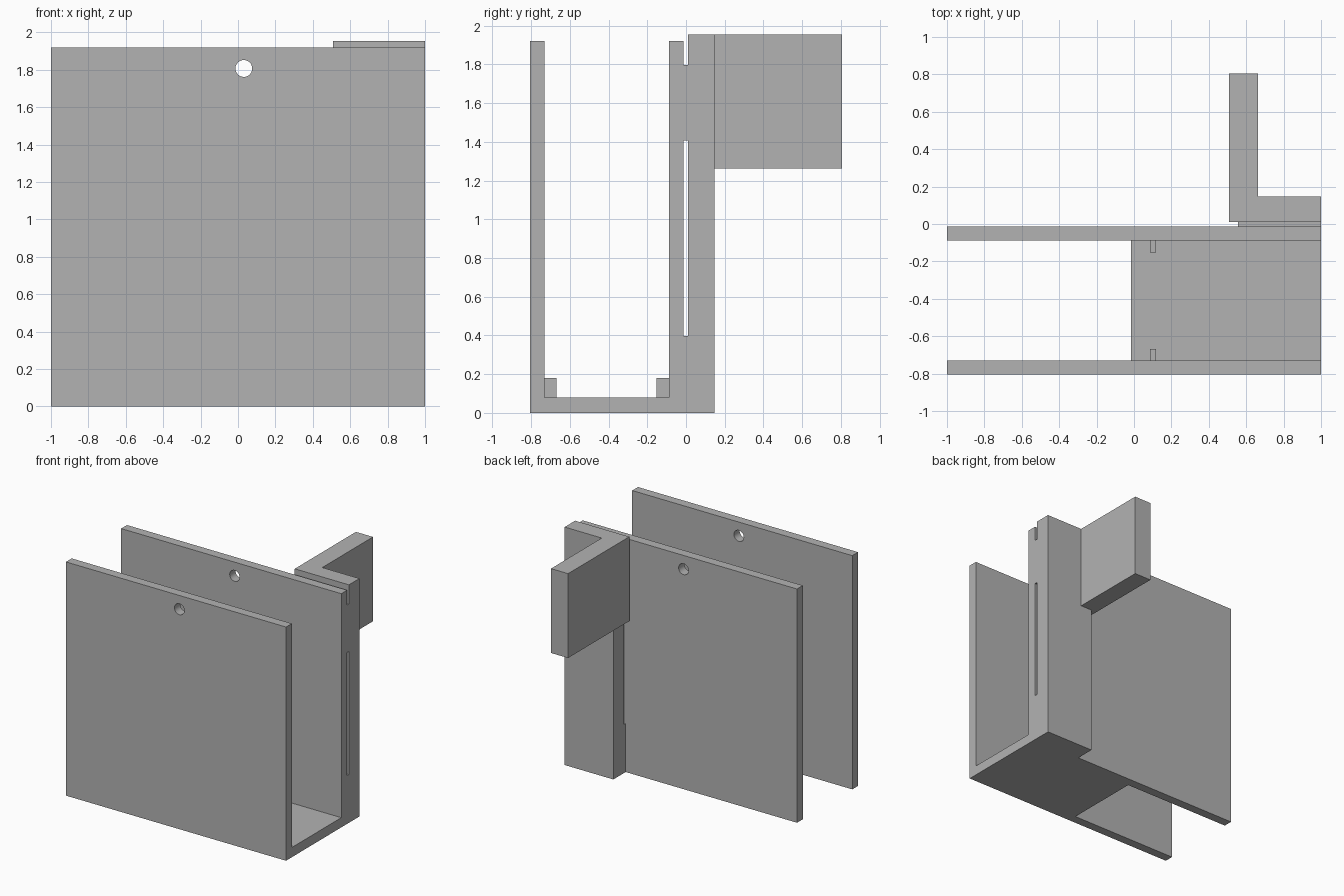
import bpy
import math

cube = bpy.data.objects.get("Cube")
if cube:
    bpy.data.objects.remove(cube, do_unlink=True)

grey = bpy.data.materials.new("plain grey")
grey.use_nodes = True
colour = (0.45, 0.45, 0.45, 1)
grey.diffuse_color = colour
grey.node_tree.nodes["Principled BSDF"].inputs["Base Color"].default_value = colour


def box(name, x, y, z):
    """Box from (min, max) pairs on each axis."""
    bpy.ops.mesh.primitive_cube_add(size=1)
    ob = bpy.context.object
    ob.name = name
    ob.location = [(a + b) / 2 for a, b in (x, y, z)]
    ob.scale = [b - a for a, b in (x, y, z)]
    bpy.ops.object.transform_apply(location=True, rotation=False, scale=True)
    ob.data.materials.append(grey)
    return ob


def combine(target, other, operation):
    """Apply a boolean to target and discard the other object."""
    mod = target.modifiers.new("combine", "BOOLEAN")
    mod.operation = operation
    mod.solver = "EXACT"
    mod.object = other
    bpy.ops.object.select_all(action="DESELECT")
    target.select_set(True)
    bpy.context.view_layer.objects.active = target
    bpy.ops.object.modifier_apply(modifier=mod.name)
    bpy.data.objects.remove(other, do_unlink=True)


FRONT = (-0.805, -0.73)
BACK = (-0.088, -0.0125)
HEIGHT = 1.92
TOP = 1.955
RIGHT = 1.0

# Two tall plates joined by a half-length floor
holder = box("plate_holder", (-1, RIGHT), FRONT, (0, HEIGHT))
combine(holder, box("back_plate", (-1, RIGHT), BACK, (0, HEIGHT)), "UNION")
combine(holder, box("floor", (-0.015, RIGHT), (FRONT[0], BACK[1]), (0, 0.08)), "UNION")

# Small stop blocks on the floor against each plate
for inner, tip in ((FRONT[1], -0.668), (BACK[0], -0.152)):
    wall = inner - 0.02 if tip > inner else inner + 0.02
    stop = box("stop", (0.085, 0.118), sorted((wall, tip)), (0.06, 0.18))
    combine(holder, stop, "UNION")

# Rear column, with slots separating it from the back plate
column = box("column", (0.557, RIGHT), (BACK[1], 0.147), (0, TOP))
for low, high in ((0.397, 1.407), (1.797, 2.1)):
    slot = box("slot_cutter", (0.4, 1.1), (-0.1, 0.011), (low, high))
    combine(column, slot, "DIFFERENCE")

# Rearward arm at the top of the column
arm = box("arm", (0.508, 0.663), (0.011, 0.805), (1.262, TOP))
combine(column, arm, "UNION")
combine(holder, column, "UNION")

# Round hole through both plates
bpy.ops.mesh.primitive_cylinder_add(
    vertices=32, radius=0.045, depth=2, location=(0.031, -0.4, 1.807),
    rotation=(math.pi / 2, 0, 0))
combine(holder, bpy.context.object, "DIFFERENCE")

holder.select_set(True)
bpy.context.view_layer.objects.active = holder
bpy.ops.object.shade_smooth_by_angle(angle=math.radians(30))
